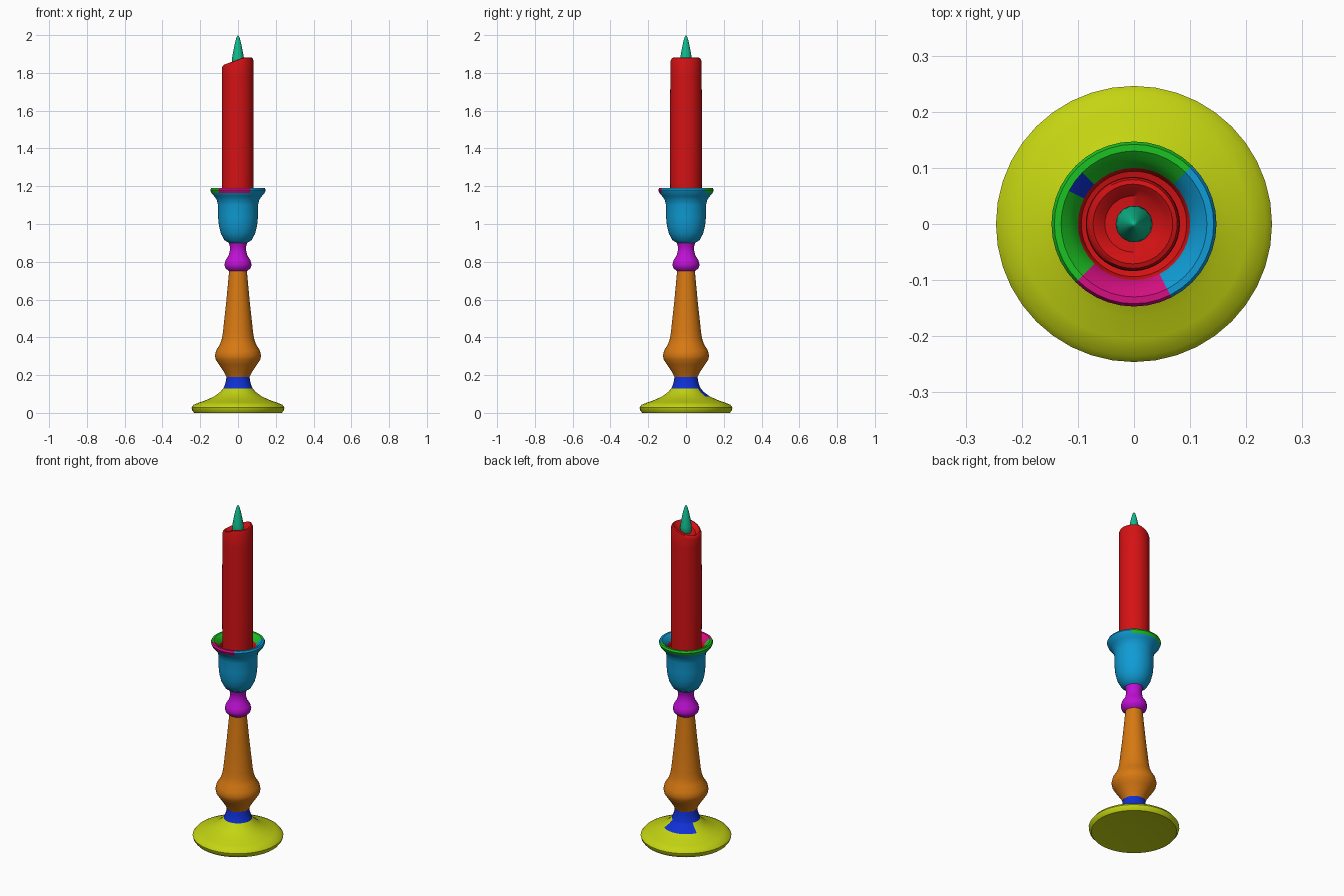
import bpy, bmesh, math

cube = bpy.data.objects.get("Cube")
if cube:
    bpy.data.objects.remove(cube, do_unlink=True)

SIDES = 40


def material(name, rgb):
    m = bpy.data.materials.new(name)
    m.use_nodes = True
    m.diffuse_color = (*rgb, 1)
    bsdf = m.node_tree.nodes["Principled BSDF"]
    bsdf.inputs["Base Color"].default_value = (*rgb, 1)
    bsdf.inputs["Roughness"].default_value = 0.6
    return m


yellow = material("yellow", (0.55, 0.66, 0.006))
blue = material("blue", (0.005, 0.03, 0.66))
orange = material("orange", (0.68, 0.19, 0.006))
purple = material("purple", (0.52, 0.005, 0.66))
sky = material("sky_blue", (0.005, 0.33, 0.66))
green = material("green", (0.012, 0.54, 0.016))
pink = material("pink", (0.66, 0.005, 0.22))
red = material("red", (0.66, 0.006, 0.007))
teal = material("teal", (0.005, 0.5, 0.27))


def lathe(name, profile, mats, sides=SIDES, rule=None, deform=None):
    """Spin a (radius, height) profile about z; rule picks a material per face."""
    bm = bmesh.new()
    rings = []
    for r, z in profile:
        ring = []
        for i in range(sides):
            a = math.tau * i / sides
            ring.append(bm.verts.new((r * math.cos(a), r * math.sin(a), z)))
        rings.append(ring)
    for low, high in zip(rings, rings[1:]):
        for i in range(sides):
            j = (i + 1) % sides
            bm.faces.new((low[i], low[j], high[j], high[i]))
    bmesh.ops.remove_doubles(bm, verts=bm.verts, dist=0.0001)
    if rule:
        for f in bm.faces:
            c = f.calc_center_median()
            f.material_index = rule(c, math.degrees(math.atan2(c.y, c.x)) % 360)
    if deform:
        for v in bm.verts:
            deform(v.co)
    mesh = bpy.data.meshes.new(name)
    bm.to_mesh(mesh)
    bm.free()
    for m in mats:
        mesh.materials.append(m)
    obj = bpy.data.objects.new(name, mesh)
    bpy.context.collection.objects.link(obj)
    bpy.ops.object.select_all(action="DESELECT")
    obj.select_set(True)
    bpy.context.view_layer.objects.active = obj
    bpy.ops.object.shade_smooth_by_angle(angle=math.radians(40))
    return obj


# Foot, with the collar colour running lower at the back
def foot_rule(c, angle):
    return 1 if c.z > 0.09 and 50 < angle < 150 else 0


lathe("foot", [(0, 0.004), (0.2, 0.004), (0.232, 0), (0.243, 0.014), (0.246, 0.028),
               (0.235, 0.043), (0.205, 0.055), (0.165, 0.069), (0.125, 0.088),
               (0.095, 0.11), (0.077, 0.13)], [yellow, blue], rule=foot_rule)

# Collar
lathe("collar", [(0.077, 0.13), (0.069, 0.15), (0.064, 0.17), (0.061, 0.19)], [blue])

# Stem
lathe("stem", [(0.061, 0.19), (0.073, 0.215), (0.1, 0.255), (0.118, 0.283),
               (0.122, 0.303), (0.116, 0.33), (0.097, 0.36), (0.086, 0.39),
               (0.08, 0.425), (0.062, 0.59), (0.047, 0.75)], [orange])

# Knop
lathe("knop", [(0.047, 0.75), (0.066, 0.765), (0.072, 0.785), (0.066, 0.808),
               (0.05, 0.833), (0.043, 0.86), (0.043, 0.88), (0.049, 0.9)], [purple])


# Cup with a rim painted in sectors and a red inner floor
def cup_rule(c, angle):
    r = math.hypot(c.x, c.y)
    if c.z < 1.16:
        inside = c.z > 1.11 and r < 0.1
        return 3 if inside else 0
    if 45 < angle < 225:
        return 4 if 135 < angle < 153 and r < 0.13 else 1
    return 2 if 225 < angle < 296 else 0


lathe("cup", [(0.049, 0.9), (0.072, 0.915), (0.091, 0.95), (0.101, 0.99),
              (0.106, 1.04), (0.106, 1.1), (0.112, 1.127), (0.126, 1.147),
              (0.14, 1.163), (0.147, 1.18), (0.142, 1.19), (0.13, 1.19),
              (0.116, 1.178), (0.1, 1.157), (0.094, 1.135), (0.075, 1.13)],
      [sky, green, pink, red, blue], rule=cup_rule)


# Candle with a melted hollow that is lower on one side
def melt(co):
    if co.z > 1.8:
        co.z -= 0.042 * min(max((0.03 - co.x) / 0.11, 0), 1)
    co.x -= 0.002


lathe("candle", [(0.083, 1.125), (0.084, 1.3), (0.084, 1.6), (0.083, 1.78),
                 (0.083, 1.868), (0.079, 1.879), (0.071, 1.882), (0.062, 1.874),
                 (0.05, 1.86), (0, 1.855)], [red], deform=melt)

# Flame
lathe("flame", [(0.026, 1.835), (0.033, 1.86), (0.031, 1.88), (0.025, 1.915),
                (0.018, 1.95), (0.01, 1.982), (0.005, 1.995), (0, 2.0)], [teal], sides=14)
